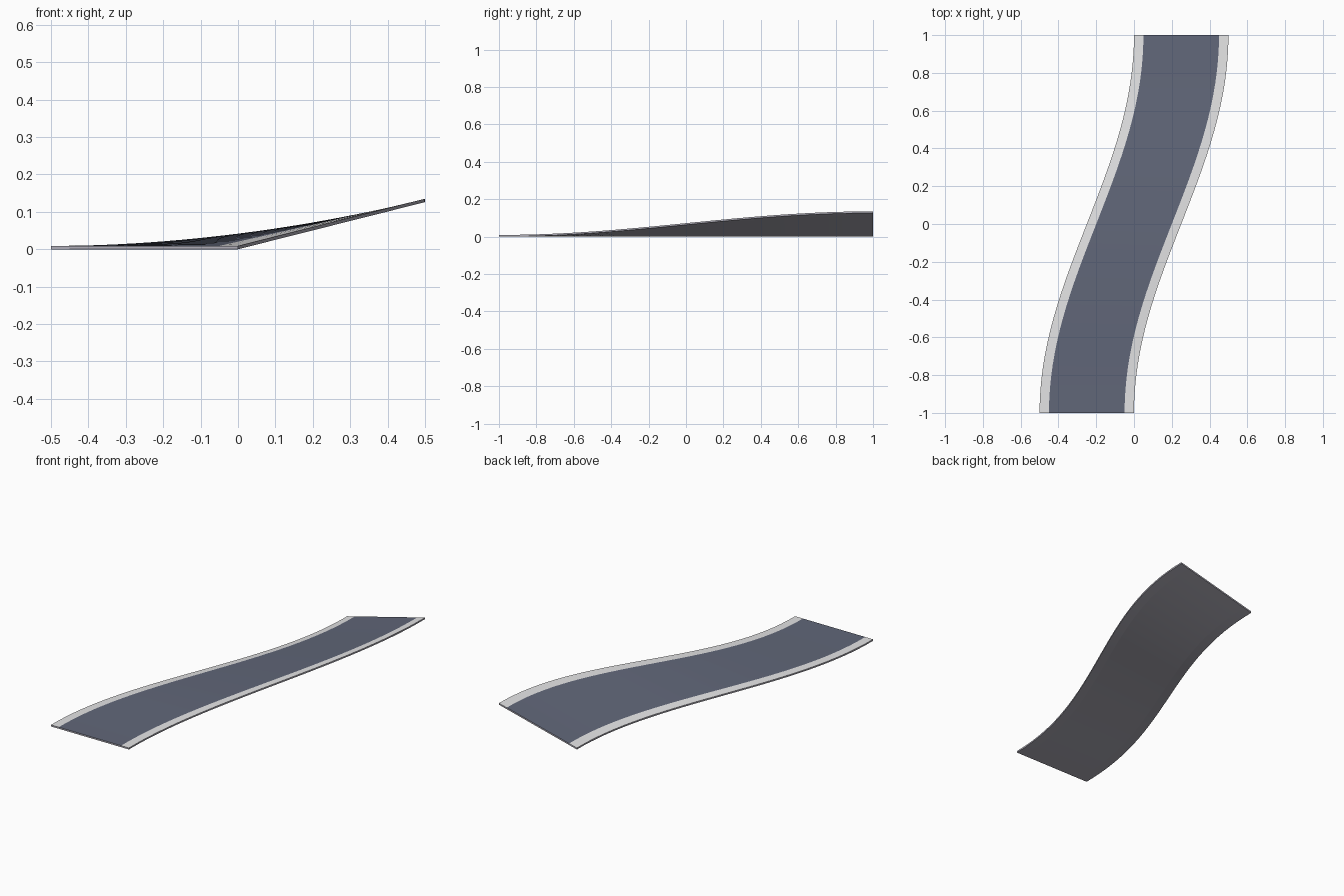
import bpy, bmesh, math

if "Cube" in bpy.data.objects:
    bpy.data.objects.remove(bpy.data.objects["Cube"])

STEPS = 32       # segments along the road
THICK = 0.009    # slab thickness
RISE = 0.126     # height of the banked edge at the far end


def material(name, srgb):
    m = bpy.data.materials.new(name)
    lin = [((c / 255 + 0.055) / 1.055) ** 2.4 for c in srgb]
    m.diffuse_color = (*lin, 1)
    m.use_nodes = True
    m.node_tree.nodes["Principled BSDF"].inputs["Base Color"].default_value = m.diffuse_color
    return m


ASPHALT = material("blue grey asphalt", (97, 103, 121))
KERB = material("light grey kerb", (228, 228, 229))
BASE = material("mid grey base", (176, 174, 185))


def point(t, u, z):
    """t runs along the road, u across it (0 left edge, 0.5 right edge)."""
    s = (1 - math.cos(math.pi * t)) / 2
    return (-0.5 + 0.5 * s + u, -1 + 2 * t, RISE * s * u / 0.5 + z)


def sweep(name, u0, u1, top, sides):
    """Sweep a flat box section along the banked S curve."""
    bm = bmesh.new()
    section = [(u0, 0), (u1, 0), (u1, THICK), (u0, THICK)]
    rings = [[bm.verts.new(point(i / STEPS, u, z)) for u, z in section]
             for i in range(STEPS + 1)]
    for a, b in zip(rings, rings[1:]):
        for k in sides:
            n = (k + 1) % 4
            f = bm.faces.new((a[n], a[k], b[k], b[n]))
            f.material_index = 0 if k == 2 else 1   # only the top is painted
    # front and back ends
    bm.faces.new(rings[0]).material_index = 1
    bm.faces.new(rings[-1][::-1]).material_index = 1
    # point every face outward
    ups = {0: (0, 0, -1), 1: (1, 0, 0), 2: (0, 0, 1), 3: (-1, 0, 0)}
    bm.faces.ensure_lookup_table()
    for i, f in enumerate(bm.faces):
        f.normal_update()
        if i < STEPS * len(sides):
            out = ups[sides[i % len(sides)]]
        else:
            out = (0, f.calc_center_median().y, 0)
        if sum(p * q for p, q in zip(f.normal, out)) < 0:
            f.normal_flip()
    me = bpy.data.meshes.new(name)
    bm.to_mesh(me)
    bm.free()
    me.materials.append(top)
    me.materials.append(BASE)
    ob = bpy.data.objects.new(name, me)
    bpy.context.collection.objects.link(ob)
    bpy.context.view_layer.objects.active = ob
    ob.select_set(True)
    bpy.ops.object.shade_smooth_by_angle(angle=math.radians(30))
    ob.select_set(False)


# side numbers: 0 underside, 1 right, 2 top, 3 left
sweep("road_surface", 0.05, 0.45, ASPHALT, (0, 2))
sweep("left_kerb", 0.0, 0.05, KERB, (0, 2, 3))
sweep("right_kerb", 0.45, 0.5, KERB, (0, 1, 2))
